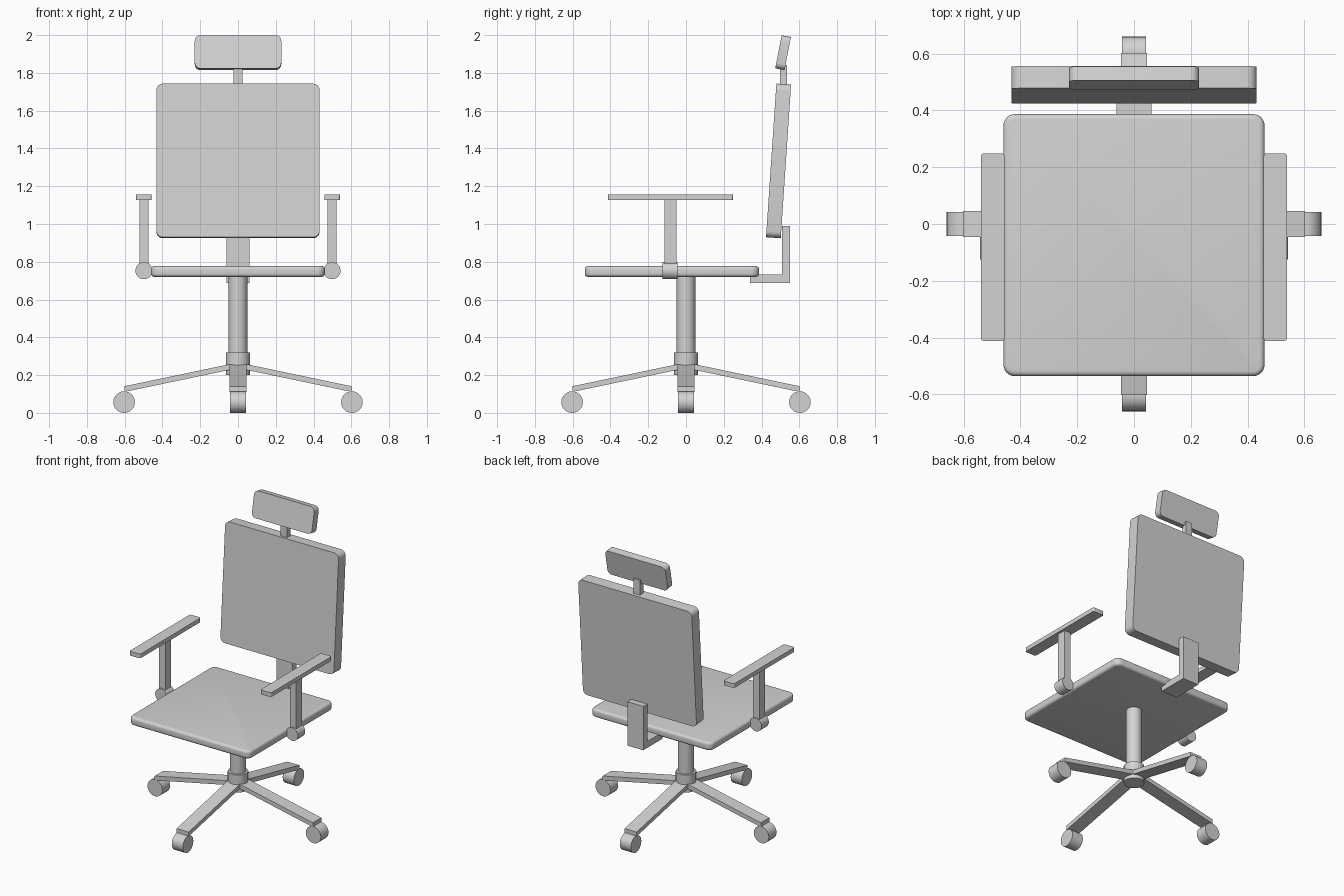
import bpy, bmesh, math
from mathutils import Matrix, Vector

if "Cube" in bpy.data.objects:
    bpy.data.objects.remove(bpy.data.objects["Cube"])

grey = bpy.data.materials.new("plain_grey")
grey.diffuse_color = (0.65, 0.65, 0.65, 1)
grey.use_nodes = True
grey.node_tree.nodes["Principled BSDF"].inputs["Base Color"].default_value = grey.diffuse_color


def finish(name, bm, smooth=True):
    bmesh.ops.recalc_face_normals(bm, faces=bm.faces[:])
    mesh = bpy.data.meshes.new(name)
    bm.to_mesh(mesh)
    bm.free()
    mesh.materials.append(grey)
    ob = bpy.data.objects.new(name, mesh)
    bpy.context.collection.objects.link(ob)
    if smooth:
        bpy.ops.object.select_all(action='DESELECT')
        bpy.context.view_layer.objects.active = ob
        ob.select_set(True)
        bpy.ops.object.shade_smooth_by_angle(angle=math.radians(35))
    return ob


def box(name, lo, hi, axis=None, corner=0, rim=0, tilt=0):
    """Box between two corners; edges along axis rounded, then the face rims."""
    lo, hi = Vector(lo), Vector(hi)
    size = hi - lo
    bm = bmesh.new()
    bmesh.ops.create_cube(bm, size=1)
    bmesh.ops.scale(bm, vec=size, verts=bm.verts[:])
    if corner:
        edges = [e for e in bm.edges
                 if abs((e.verts[0].co - e.verts[1].co)[axis]) > 1e-5]
        bmesh.ops.bevel(bm, geom=edges, offset=corner, segments=6,
                        profile=0.5, affect='EDGES')
    if rim:
        edges = [e for e in bm.edges
                 if abs((e.verts[0].co - e.verts[1].co)[axis]) < 1e-5]
        edges = [e for e in edges if e.calc_face_angle(0) > 1]
        bmesh.ops.bevel(bm, geom=edges, offset=rim, segments=4,
                        profile=0.5, affect='EDGES')
    bm.transform(Matrix.Translation((lo + hi) / 2) @ Matrix.Rotation(-tilt, 4, 'X'))
    return finish(name, bm, bool(corner))


def cylinder(name, centre, radius, length, axis='Z'):
    turn = {'X': Matrix.Rotation(math.pi / 2, 4, 'Y'),
            'Y': Matrix.Rotation(math.pi / 2, 4, 'X'),
            'Z': Matrix()}[axis]
    bm = bmesh.new()
    bmesh.ops.create_cone(bm, cap_ends=True, segments=48, radius1=radius,
                          radius2=radius, depth=length,
                          matrix=Matrix.Translation(centre) @ turn)
    return finish(name, bm)


def extrude_profile(name, points, half, turn=0):
    """Profile in the xz plane, given width in y, turned about z."""
    bm = bmesh.new()
    face = bm.faces.new([bm.verts.new((x, -half, z)) for x, z in points])
    new = bmesh.ops.extrude_face_region(bm, geom=[face])["geom"]
    bmesh.ops.translate(bm, vec=(0, 2 * half, 0),
                        verts=[v for v in new if isinstance(v, bmesh.types.BMVert)])
    bm.transform(Matrix.Rotation(turn, 4, 'Z'))
    return finish(name, bm, False)


# Base: four sloping legs with a caster under each tip
for i in range(4):
    a = i * math.pi / 2
    extrude_profile(f"leg_{i + 1}",
                    [(0, 0.237), (0.602, 0.111), (0.602, 0.141), (0, 0.267)], 0.046, a)
    cylinder(f"caster_{i + 1}", (0.603 * math.cos(a), 0.603 * math.sin(a), 0.057),
             0.057, 0.084, 'Y' if i % 2 == 0 else 'X')

# Hub and column
cylinder("hub", (0, 0, 0.26), 0.064, 0.12)
cylinder("column", (0, 0, 0.51), 0.049, 0.44)

# Seat
box("seat", (-0.46, -0.536, 0.72), (0.46, 0.387, 0.777), 2, 0.04, 0.017)

# Armrests
for side, s in (("left", -1), ("right", 1)):
    x = 0.498 * s
    cylinder(f"{side}_arm_pivot", (x, -0.085, 0.753), 0.045, 0.08, 'Y')
    box(f"{side}_arm_post", (x - 0.024, -0.114, 0.755), (x + 0.024, -0.051, 1.135))
    box(f"{side}_arm_pad", (x - 0.041, -0.412, 1.128), (x + 0.041, 0.249, 1.157),
        2, 0.01)

# L-shaped bracket holding the backrest
extrude_profile("back_bracket",
                [(0.34, 0.688), (0.551, 0.688), (0.551, 0.99), (0.508, 0.99),
                 (0.508, 0.733), (0.34, 0.733)], 0.061, math.pi / 2)

# Backrest and headrest lean backwards
box("backrest", (-0.432, 0.451, 0.9265), (0.432, 0.529, 1.7415), 1, 0.035,
    tilt=math.radians(3.85))
box("headrest_post", (-0.025, 0.498, 1.71), (0.025, 0.535, 1.842))
box("headrest", (-0.229, 0.489, 1.818), (0.229, 0.539, 1.996), 1, 0.03,
    tilt=math.radians(11))
